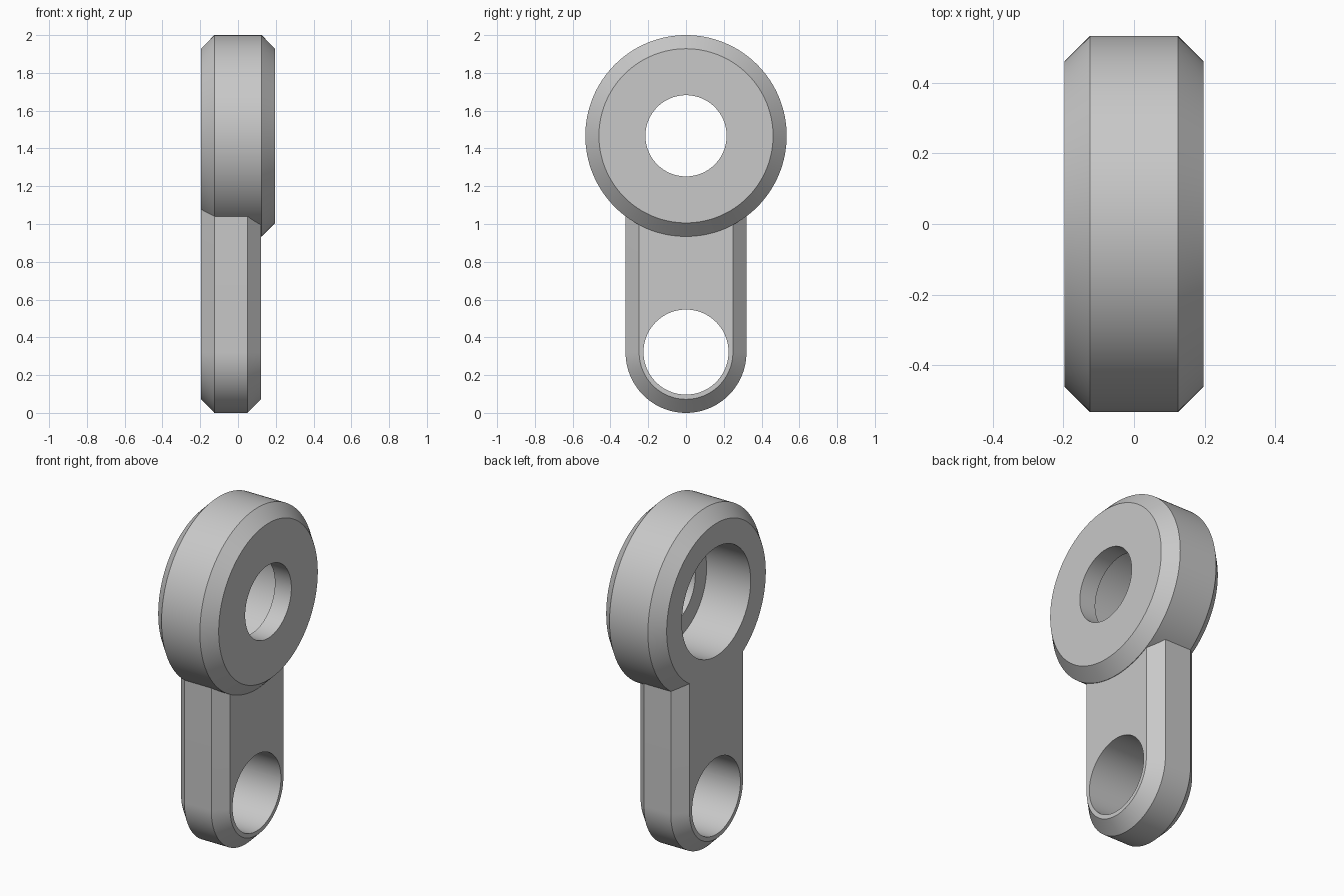
import bpy
import bmesh
from math import pi, sin, cos

SEG = 128
HEAD_Z, HEAD_R = 1.467, 0.533
ARM_R, ARM_TOP = 0.32, 1.2
BEVEL = 0.072
BACK, HEAD_FRONT, ARM_FRONT = -0.197, 0.197, 0.122
STEP_X = 0.09

old = bpy.data.objects.get("Cube")
if old:
    bpy.data.objects.remove(old)

grey = bpy.data.materials.new("plain grey")
grey.use_nodes = True
colour = (0.58, 0.58, 0.58, 1)
grey.diffuse_color = colour
grey.node_tree.nodes["Principled BSDF"].inputs["Base Color"].default_value = colour


def circle(r, z):
    return [(r * cos(2 * pi * i / SEG), z + r * sin(2 * pi * i / SEG)) for i in range(SEG)]


def arm_outline(r):
    """Straight sides with a half-round lower end."""
    half = SEG // 2
    arc = [(r * cos(pi + pi * i / half), ARM_R + r * sin(pi + pi * i / half))
           for i in range(half + 1)]
    return arc + [(r, ARM_TOP), (-r, ARM_TOP)]


def loft(name, sections):
    """Join matching (y, z) outlines along x and cap both ends."""
    bm = bmesh.new()
    rings = [[bm.verts.new((x, y, z)) for y, z in pts] for x, pts in sections]
    n = len(rings[0])
    for a, b in zip(rings, rings[1:]):
        for i in range(n):
            j = (i + 1) % n
            bm.faces.new((a[i], a[j], b[j], b[i]))
    bm.faces.new(rings[0][::-1])
    bm.faces.new(rings[-1])
    bmesh.ops.recalc_face_normals(bm, faces=bm.faces)
    mesh = bpy.data.meshes.new(name)
    bm.to_mesh(mesh)
    bm.free()
    mesh.materials.append(grey)
    obj = bpy.data.objects.new(name, mesh)
    bpy.context.collection.objects.link(obj)
    return obj


def bevelled(name, outline, front):
    """Solid with a chamfer around both flat faces."""
    return loft(name, [(BACK, outline(BEVEL)), (BACK + BEVEL, outline(0)),
                       (front - BEVEL, outline(0)), (front, outline(BEVEL))])


def combine(target, tool, operation):
    mod = target.modifiers.new(operation.lower(), 'BOOLEAN')
    mod.operation = operation
    mod.solver = 'EXACT'
    mod.object = tool
    bpy.context.view_layer.objects.active = target
    bpy.ops.object.modifier_apply(modifier=mod.name)
    bpy.data.objects.remove(tool)


def drill(target, r, z, x0, x1):
    cutter = loft("hole_cutter", [(x0, circle(r, z)), (x1, circle(r, z))])
    cutter.hide_render = True
    combine(target, cutter, 'DIFFERENCE')


# Round head joined to the flat arm, flush on the -x side
body = bevelled("eye_link", lambda d: circle(HEAD_R - d, HEAD_Z), HEAD_FRONT)
arm = bevelled("arm", lambda d: arm_outline(ARM_R - d), ARM_FRONT)
combine(body, arm, 'UNION')

# Wide bore from the -x side, narrower through hole, and the arm hole
drill(body, 0.32, HEAD_Z, -0.5, STEP_X)
drill(body, 0.215, HEAD_Z, -0.5, 0.5)
drill(body, 0.225, 0.322, -0.5, 0.5)

# Smooth round walls with crisp chamfer edges
bpy.ops.object.select_all(action='DESELECT')
body.select_set(True)
bpy.context.view_layer.objects.active = body
bpy.ops.object.shade_smooth_by_angle(angle=pi / 6)
